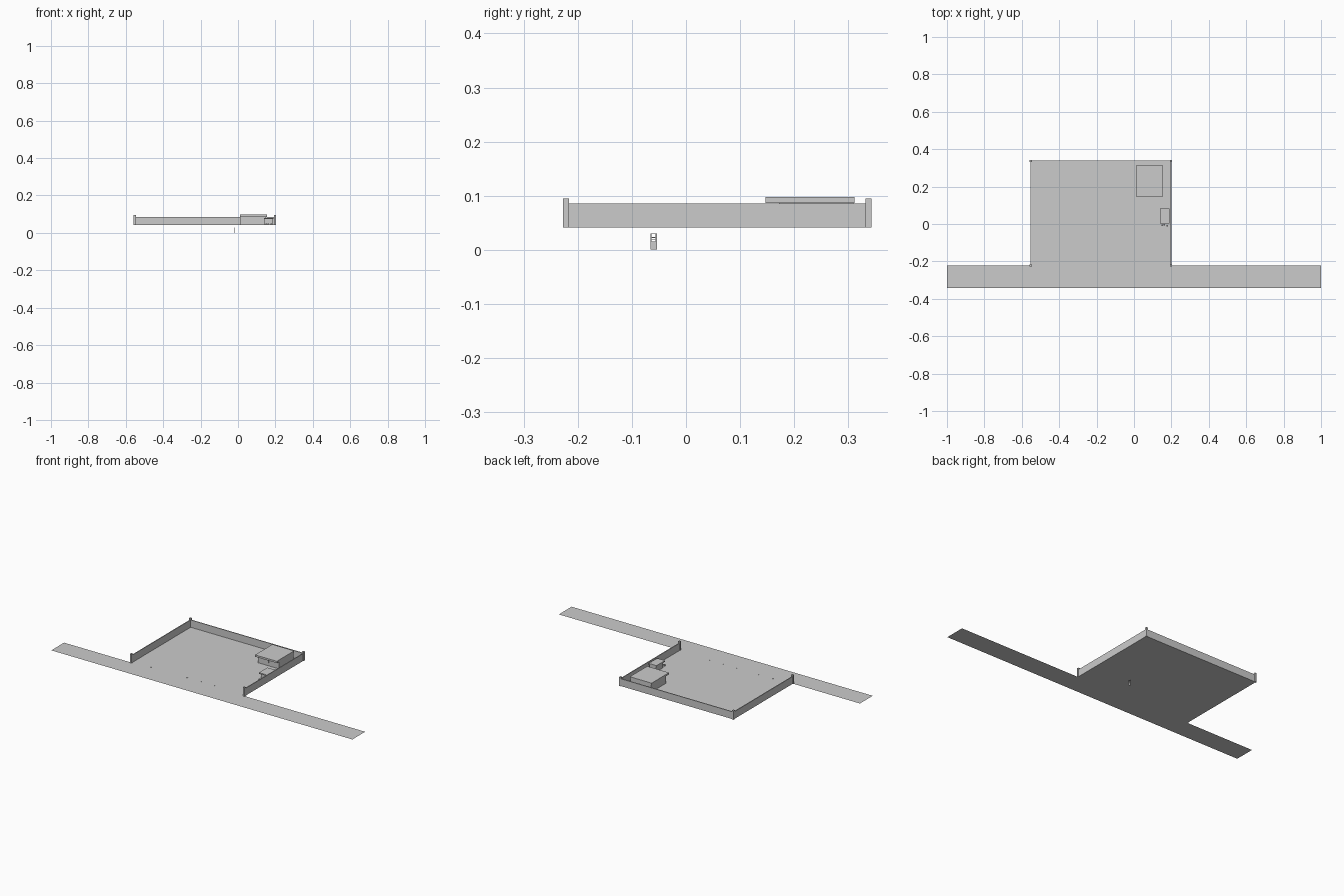
import bpy
import bmesh

cube = bpy.data.objects.get("Cube")
if cube:
    bpy.data.objects.remove(cube)

GROUND = 0.041

grey = bpy.data.materials.new("plain grey")
grey.use_nodes = True
grey.diffuse_color = (0.6, 0.6, 0.6, 1)
grey.node_tree.nodes["Principled BSDF"].inputs["Base Color"].default_value = (0.6, 0.6, 0.6, 1)


def finish(name, bm):
    mesh = bpy.data.meshes.new(name)
    bm.to_mesh(mesh)
    bm.free()
    mesh.materials.append(grey)
    obj = bpy.data.objects.new(name, mesh)
    bpy.context.collection.objects.link(obj)
    return obj


def box(name, x, y, z):
    """Box spanning the given (low, high) ranges."""
    bm = bmesh.new()
    bmesh.ops.create_cube(bm, size=1)
    for v in bm.verts:
        for i, (low, high) in enumerate((x, y, z)):
            v.co[i] = low if v.co[i] < 0 else high
    return finish(name, bm)


# Flat ground: yard joined to the road strip
LEFT, RIGHT, BACK, GATE, ROAD = 0.198, -0.552, 0.338, -0.222, -0.343
outline = [(-1, ROAD), (1, ROAD), (1, GATE), (LEFT, GATE),
           (LEFT, BACK), (RIGHT, BACK), (RIGHT, GATE), (-1, GATE)]
bm = bmesh.new()
bm.faces.new([bm.verts.new((x, y, GROUND)) for x, y in outline])
finish("yard_and_road", bm)

# Perimeter walls, open towards the road
T = 0.0025
wall_z = (GROUND, 0.085)
box("back_wall", (RIGHT, LEFT), (BACK - T, BACK + T), wall_z)
for side, x in (("left", LEFT), ("right", RIGHT)):
    box(side + "_wall", (x - T, x + T), (GATE, BACK), wall_z)
    for end, y in (("front", GATE), ("back", BACK)):
        box(f"{end}_{side}_post", (x - 0.0055, x + 0.0055),
            (y - 0.0055, y + 0.0055), (GROUND, 0.095))

# House: body recessed beneath a flat overhanging roof
box("house_body", (0.014, 0.151), (0.172, 0.310), (GROUND, 0.086))
box("house_roof", (0.010, 0.155), (0.147, 0.312), (0.086, 0.097))
for i in range(3):
    x = 0.035 + i * 0.038
    box("house_window", (x, x + 0.012), (0.170, 0.172), (0.060, 0.074))

# Small shed beside the left wall
box("shed_body", (0.142, 0.187), (0.014, 0.080), (GROUND, 0.073))
box("shed_roof", (0.138, 0.190), (0.002, 0.082), (0.073, 0.080))

# Little items in front of the shed
for x, y in ((0.146, -0.008), (0.158, -0.004), (0.174, -0.010)):
    box("shed_item", (x, x + 0.008), (y - 0.004, y + 0.004), (GROUND, 0.050))

# Tiny markers along the entrance
for x in (-0.01, -0.10, -0.19, -0.335, -0.43):
    box("entrance_marker", (x - 0.002, x + 0.002), (-0.212, -0.208), (GROUND, 0.043))

# Thin ladder-like frame below the ground
fx = (-0.022, -0.018)
for y in (-0.065, -0.055):
    box("frame_upright", fx, (y - 0.001, y + 0.001), (0, 0.030))
for z in (0.018, 0.022, 0.029):
    box("frame_rung", fx, (-0.065, -0.055), (z, z + 0.001))
box("frame_panel", fx, (-0.065, -0.055), (0, 0.015))
